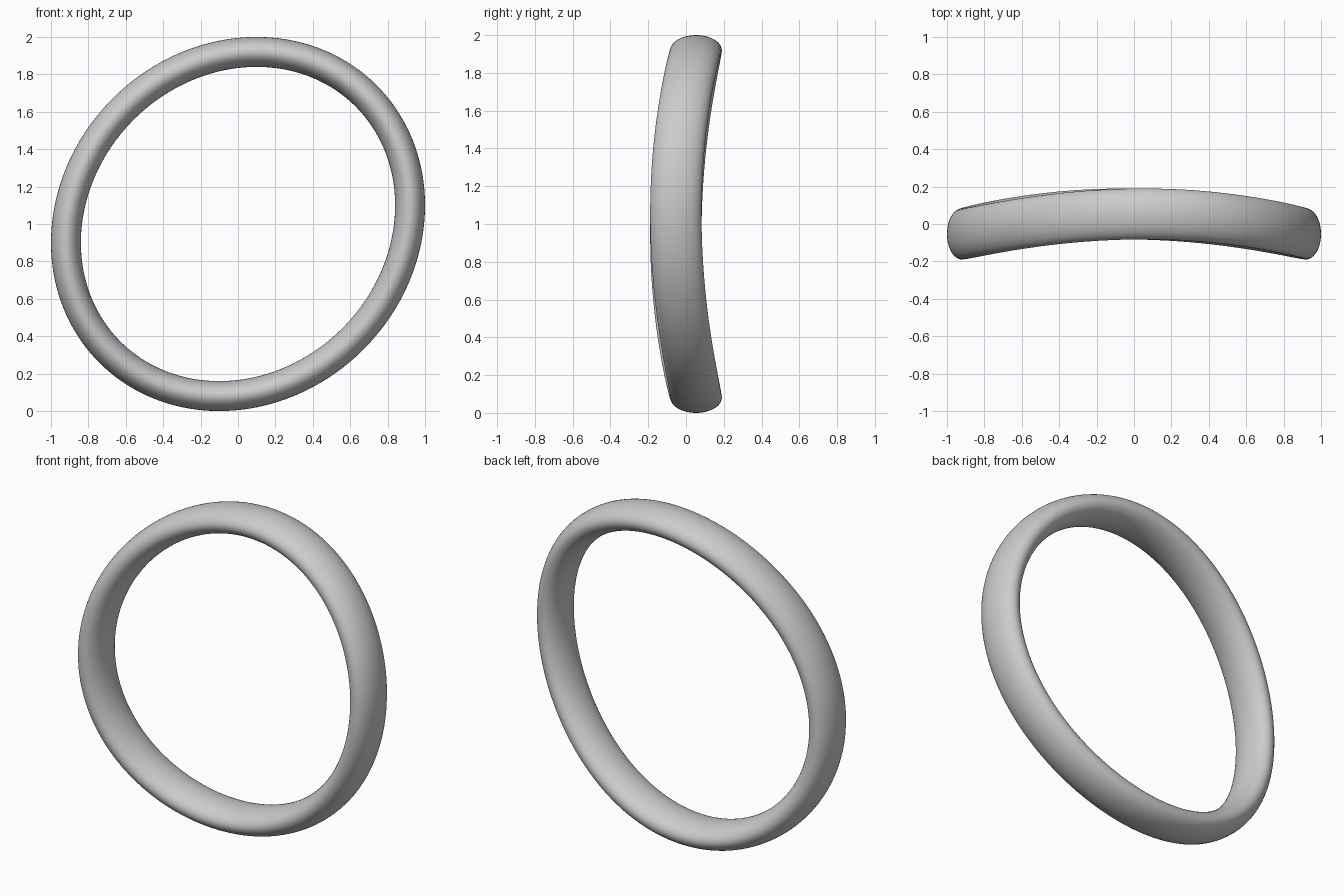
import bpy, bmesh
from math import sin, cos, pi, asin
from mathutils import Vector

if "Cube" in bpy.data.objects:
    bpy.data.objects.remove(bpy.data.objects["Cube"])

SEG, SIDES = 192, 48
R = 0.92                 # centreline half-extent in x and z
SKEW = asin(0.1 / R)     # stretches the loop along the diagonal
WAVE = 0.054             # saddle bend in y
HALF_W, HALF_D = 0.08, 0.136   # oval cross-section half sizes


def centre(t):
    x, z = R * cos(t), R * sin(t + SKEW)
    return Vector((x, WAVE * (z * z - x * x) / (R * R), z))


# Saddle-shaped ring: sweep an oval section around the bent loop
bm = bmesh.new()
rings = []
for i in range(SEG):
    t = 2 * pi * i / SEG
    c = centre(t)
    outward = Vector((cos(t + SKEW), 0, sin(t))).normalized()
    ring = []
    for j in range(SIDES):
        a = 2 * pi * j / SIDES
        p = c + outward * HALF_W * cos(a) + Vector((0, HALF_D * sin(a), 0))
        ring.append(bm.verts.new(p + Vector((0, 0, 1))))
    rings.append(ring)

for i in range(SEG):
    a, b = rings[i], rings[(i + 1) % SEG]
    for j in range(SIDES):
        k = (j + 1) % SIDES
        bm.faces.new((a[j], b[j], b[k], a[k])).smooth = True
bmesh.ops.recalc_face_normals(bm, faces=bm.faces)

mesh = bpy.data.meshes.new("saddle_ring")
bm.to_mesh(mesh)
bm.free()
bpy.context.collection.objects.link(bpy.data.objects.new("saddle_ring", mesh))
